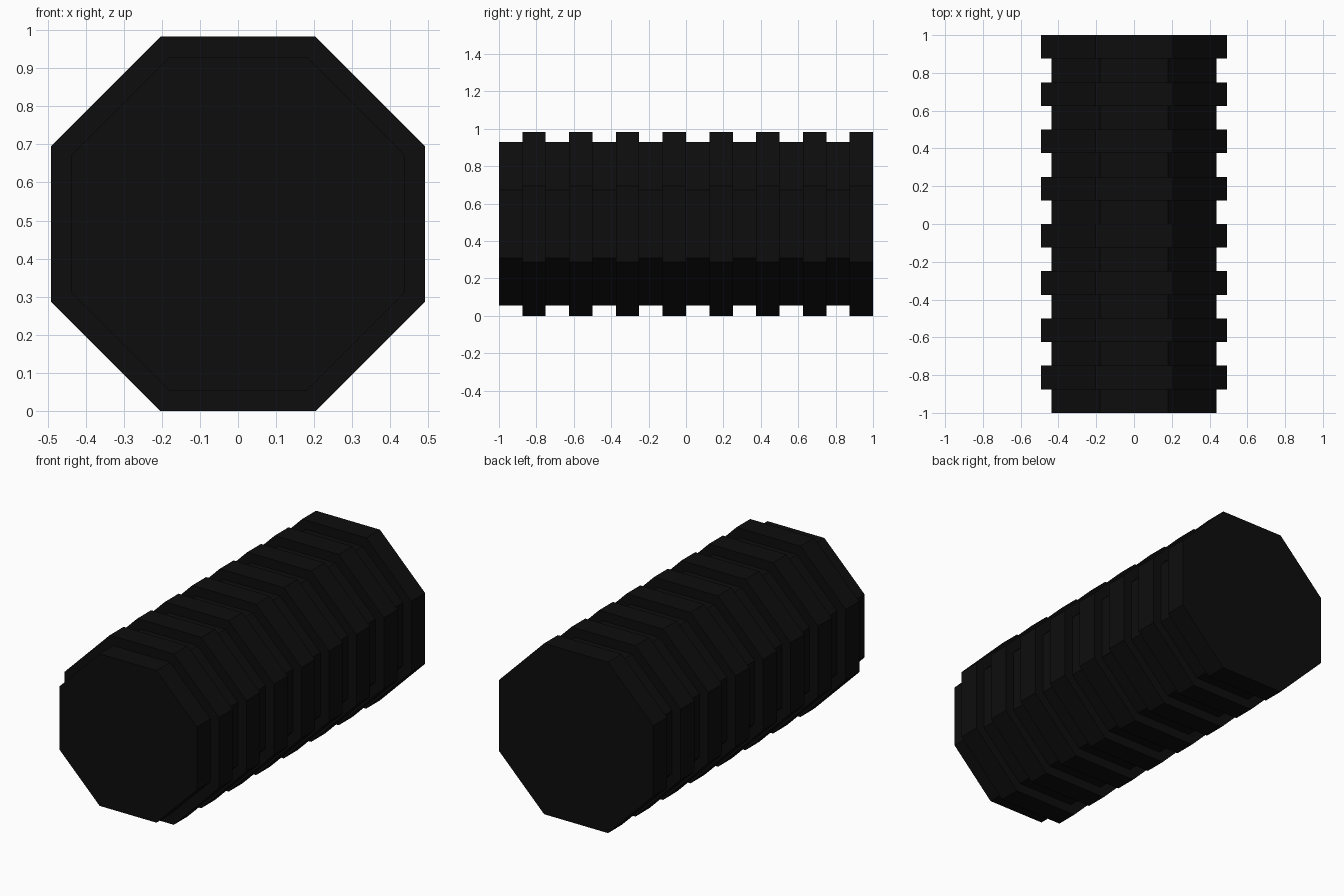
import bpy, bmesh, math

if "Cube" in bpy.data.objects:
    bpy.data.objects.remove(bpy.data.objects["Cube"])

N = 8                       # octagonal section
SEG = 16                    # alternating grooves and ribs
STEP = 2.0 / SEG
BIG, SMALL = 0.4915, 0.4375 # apothems of ribs and grooves
CZ = BIG

black = bpy.data.materials.new("rubber black")
black.diffuse_color = (0.004, 0.004, 0.004, 1)
black.use_nodes = True
black.node_tree.nodes["Principled BSDF"].inputs["Base Color"].default_value = black.diffuse_color


def ring(bm, apothem, y):
    r = apothem / math.cos(math.pi / N)
    return [bm.verts.new((r * math.cos((i + 0.5) * 2 * math.pi / N), y,
                          CZ + r * math.sin((i + 0.5) * 2 * math.pi / N)))
            for i in range(N)]


# ribbed roller: stepped octagonal skin along y, starting with a groove
bm = bmesh.new()
rings = []
for s in range(SEG):
    a = BIG if s % 2 else SMALL
    rings += [ring(bm, a, -1 + s * STEP), ring(bm, a, -1 + (s + 1) * STEP)]
for a, b in zip(rings, rings[1:]):
    for i in range(N):
        j = (i + 1) % N
        bm.faces.new((a[i], a[j], b[j], b[i]))

# flat end caps
bm.faces.new(rings[0])
bm.faces.new(rings[-1])
bmesh.ops.recalc_face_normals(bm, faces=bm.faces)

mesh = bpy.data.meshes.new("ribbed_roller")
bm.to_mesh(mesh)
bm.free()
mesh.materials.append(black)
bpy.context.collection.objects.link(bpy.data.objects.new("ribbed_roller", mesh))
